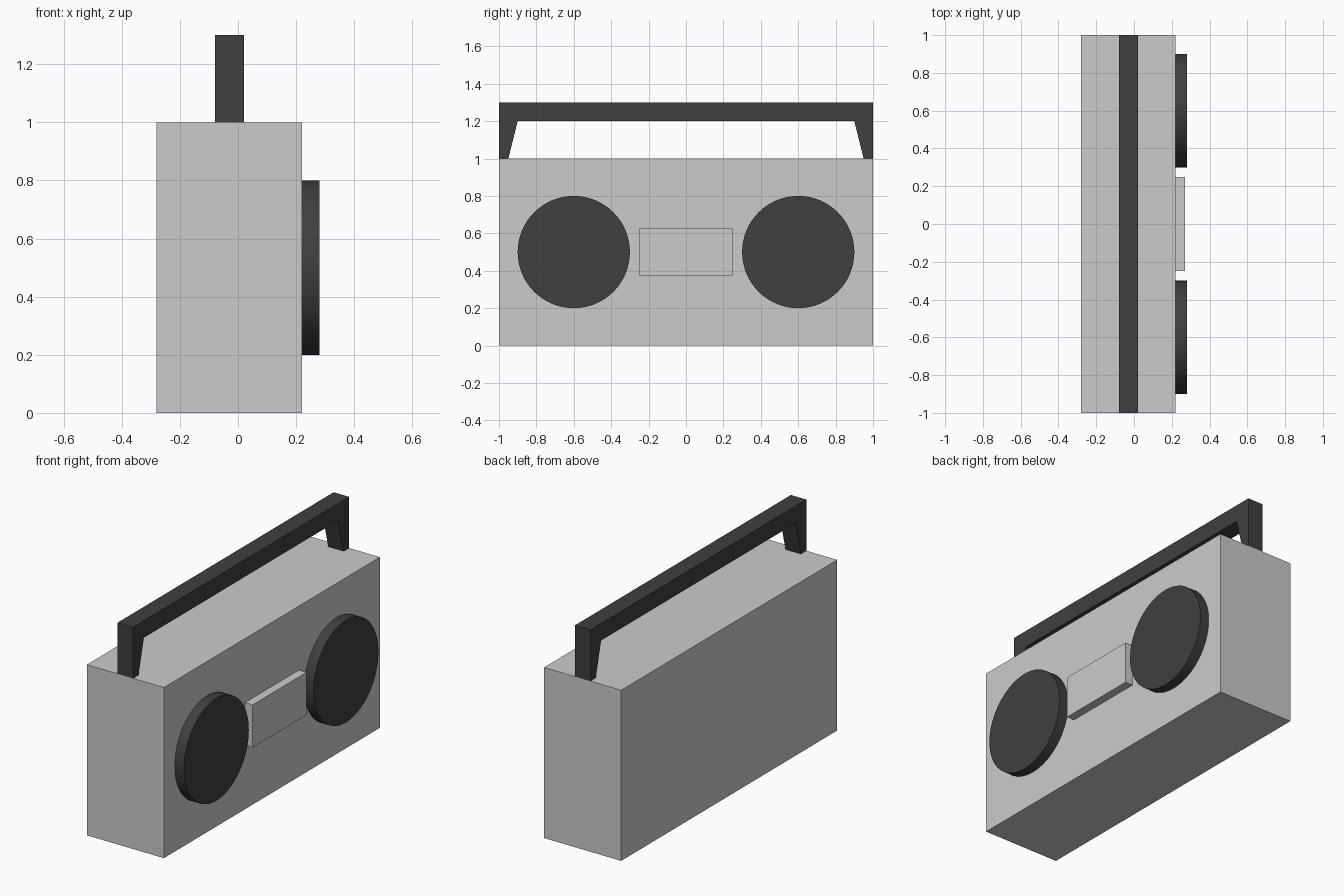
import bpy
import bmesh
from math import pi
from mathutils import Matrix

if "Cube" in bpy.data.objects:
    bpy.data.objects.remove(bpy.data.objects["Cube"])


def material(name, value):
    mat = bpy.data.materials.new(name)
    mat.diffuse_color = (value, value, value, 1)
    mat.use_nodes = True
    mat.node_tree.nodes["Principled BSDF"].inputs["Base Color"].default_value = mat.diffuse_color
    return mat


def finish(name, bm, mat=None):
    bmesh.ops.recalc_face_normals(bm, faces=bm.faces)
    mesh = bpy.data.meshes.new(name)
    bm.to_mesh(mesh)
    bm.free()
    obj = bpy.data.objects.new(name, mesh)
    bpy.context.collection.objects.link(obj)
    if mat:
        mesh.materials.append(mat)
    return obj


def box(name, low, high, mat=None):
    size = [b - a for a, b in zip(low, high)]
    centre = [(a + b) / 2 for a, b in zip(low, high)]
    bm = bmesh.new()
    bmesh.ops.create_cube(
        bm, size=1, matrix=Matrix.Translation(centre) @ Matrix.Diagonal((*size, 1)))
    return finish(name, bm, mat)


def speaker(name, y, mat):
    bm = bmesh.new()
    bmesh.ops.create_cone(
        bm, cap_ends=True, segments=64, radius1=0.3, radius2=0.3, depth=0.06,
        matrix=Matrix.Translation((0.25, y, 0.5)) @ Matrix.Rotation(pi / 2, 4, 'Y'))
    obj = finish(name, bm, mat)
    # Smooth rim, flat caps
    for face in obj.data.polygons:
        face.use_smooth = len(face.vertices) == 4
    obj.data.set_sharp_from_angle(angle=pi / 6)
    return obj


def extruded_profile(name, points, x0, x1, mat):
    bm = bmesh.new()
    face = bm.faces.new([bm.verts.new((x0, y, z)) for y, z in points])
    result = bmesh.ops.extrude_face_region(bm, geom=[face])
    verts = [g for g in result["geom"] if isinstance(g, bmesh.types.BMVert)]
    bmesh.ops.translate(bm, verts=verts, vec=(x1 - x0, 0, 0))
    return finish(name, bm, mat)


black = material("black_plastic", 0.05)
dark_grey = material("dark_grey_plastic", 0.55)

# Main case
box("case", (-0.28, -1, 0), (0.22, 1, 1))

# Cassette door between the speakers
box("cassette_door", (0.22, -0.25, 0.375), (0.27, 0.25, 0.625), dark_grey)

# Pair of round speakers
for side, y in (("left", -0.6), ("right", 0.6)):
    speaker(side + "_speaker", y, black)

# Carry handle: half outline mirrored across the centre
half = [(0.9, 1.2), (0.95, 1.0), (1.0, 1.0), (1.0, 1.3)]
outline = half + [(-y, z) for y, z in reversed(half)]
extruded_profile("carry_handle", outline, -0.08, 0.02, black)
